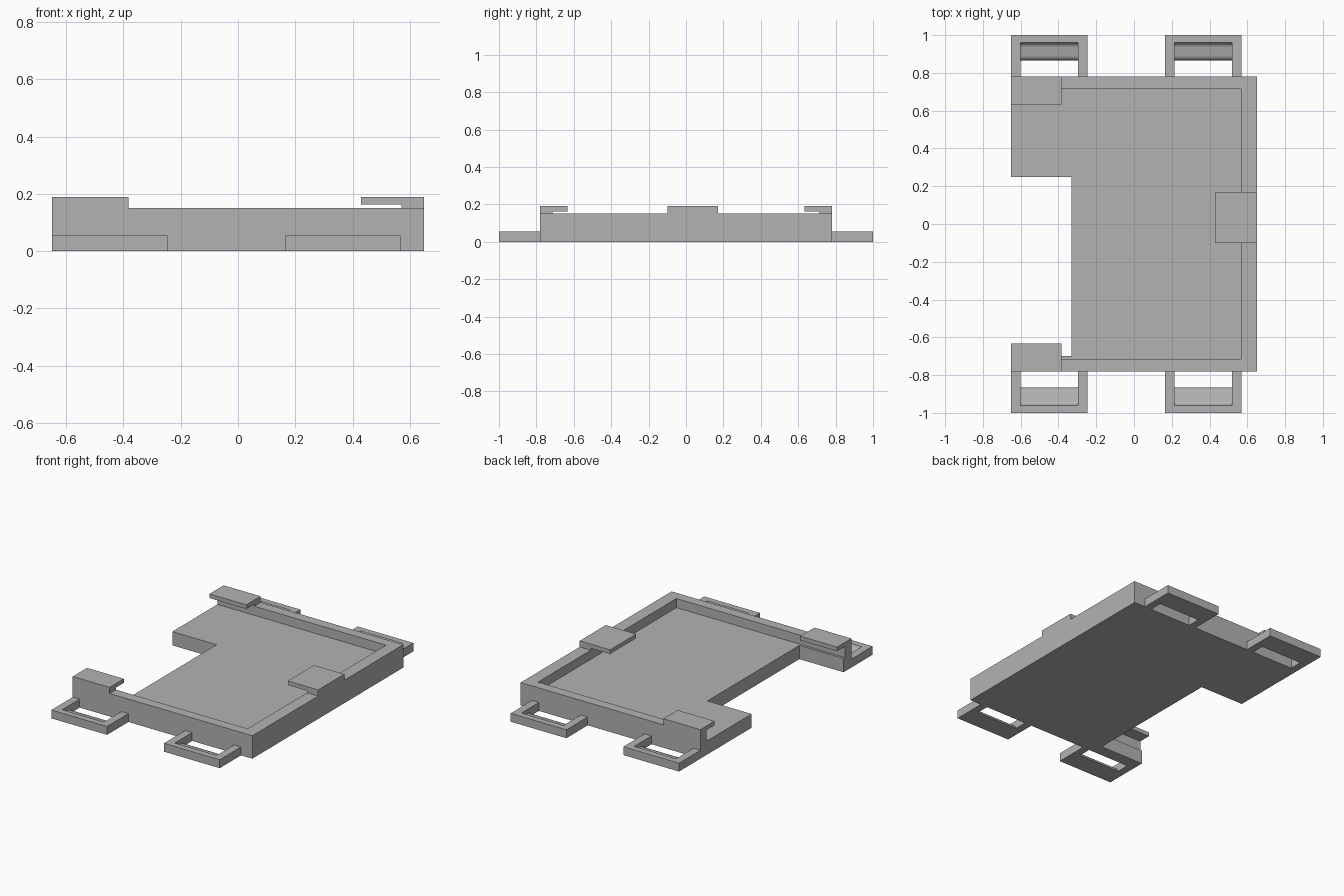
import bpy
import bmesh
from mathutils import Vector

cube = bpy.data.objects.get("Cube")
if cube:
    bpy.data.objects.remove(cube, do_unlink=True)

grey = bpy.data.materials.new("plain grey")
grey.use_nodes = True
GREY = (0.45, 0.45, 0.45, 1)
grey.diffuse_color = GREY
grey.node_tree.nodes["Principled BSDF"].inputs["Base Color"].default_value = GREY

HALF_X, HALF_Y = 0.65, 0.78
WALL = 0.07          # wall thickness at front and back
FLOOR, RIM, TOP = 0.09, 0.15, 0.19
TAB = 0.055


def prism(name, outline, start, end, place):
    """Extrude a 2D outline from start to end; place(u, v, w) gives x, y, z."""
    bm = bmesh.new()
    rings = [[bm.verts.new(Vector(place(u, v, w))) for u, v in outline]
             for w in (start, end)]
    bm.faces.new(rings[0])
    bm.faces.new(rings[1])
    n = len(outline)
    for i in range(n):
        j = (i + 1) % n
        bm.faces.new((rings[0][i], rings[0][j], rings[1][j], rings[1][i]))
    bmesh.ops.recalc_face_normals(bm, faces=bm.faces)
    mesh = bpy.data.meshes.new(name)
    bm.to_mesh(mesh)
    bm.free()
    mesh.materials.append(grey)
    obj = bpy.data.objects.new(name, mesh)
    bpy.context.collection.objects.link(obj)
    return obj


def flat(u, v, w):
    return u, v, w


# Floor plate with the side cut-out
prism("floor", [(-0.33, -0.70), (-HALF_X, -0.70), (-HALF_X, -HALF_Y),
                (HALF_X, -HALF_Y), (HALF_X, HALF_Y), (-HALF_X, HALF_Y),
                (-HALF_X, 0.25), (-0.33, 0.25)], 0, FLOOR, flat)

# Rim on three sides
inner = HALF_Y - WALL + 0.005
prism("rim", [(-HALF_X, -HALF_Y), (HALF_X, -HALF_Y), (HALF_X, HALF_Y),
              (-HALF_X, HALF_Y), (-HALF_X, inner), (0.57, inner),
              (0.57, -inner), (-HALF_X, -inner)], FLOOR, RIM, flat)


def clip_profile(outer, stem, reach):
    """Hooked section, measured outward and upward."""
    return [(outer, RIM), (outer, TOP), (outer - reach, TOP),
            (outer - reach, 0.163), (outer - stem, 0.163), (outer - stem, RIM)]


# Hooked clips
prism("left_clip", clip_profile(HALF_X, 0.08, 0.22), -0.10, 0.17,
      lambda u, v, w: (u, w, v))
for side, label in ((-1, "front"), (1, "back")):
    prism(label + "_clip", clip_profile(HALF_Y, WALL - 0.005, 0.147), -HALF_X, -0.383,
          lambda u, v, w: (w, side * u, v))

# Strap loops: a U frame and a lower stepped bar inside it
bar = [(0.96, 0), (0.96, TAB), (0.955, 0.042), (0.947, 0.033), (0.935, 0.029),
       (0.89, 0.027), (0.878, 0.022), (0.87, 0.013), (0.866, 0)]
for side, label in ((-1, "front"), (1, "back")):
    for x0, x1, where in ((-0.65, -0.247, "right"), (0.165, 0.568, "left")):
        a, b = x0 + 0.05, x1 - 0.05
        frame = [(x0, HALF_Y), (x0, 1), (x1, 1), (x1, HALF_Y),
                 (b, HALF_Y), (b, 0.96), (a, 0.96), (a, HALF_Y)]
        prism(f"{label}_{where}_loop", frame, 0, TAB,
              lambda u, v, w: (u, side * v, w))
        obj = prism(f"{label}_{where}_loop_bar", bar, a, b,
                    lambda u, v, w: (w, side * u, v))
        bpy.ops.object.select_all(action="DESELECT")
        obj.select_set(True)
        bpy.context.view_layer.objects.active = obj
        bpy.ops.object.shade_smooth_by_angle()
